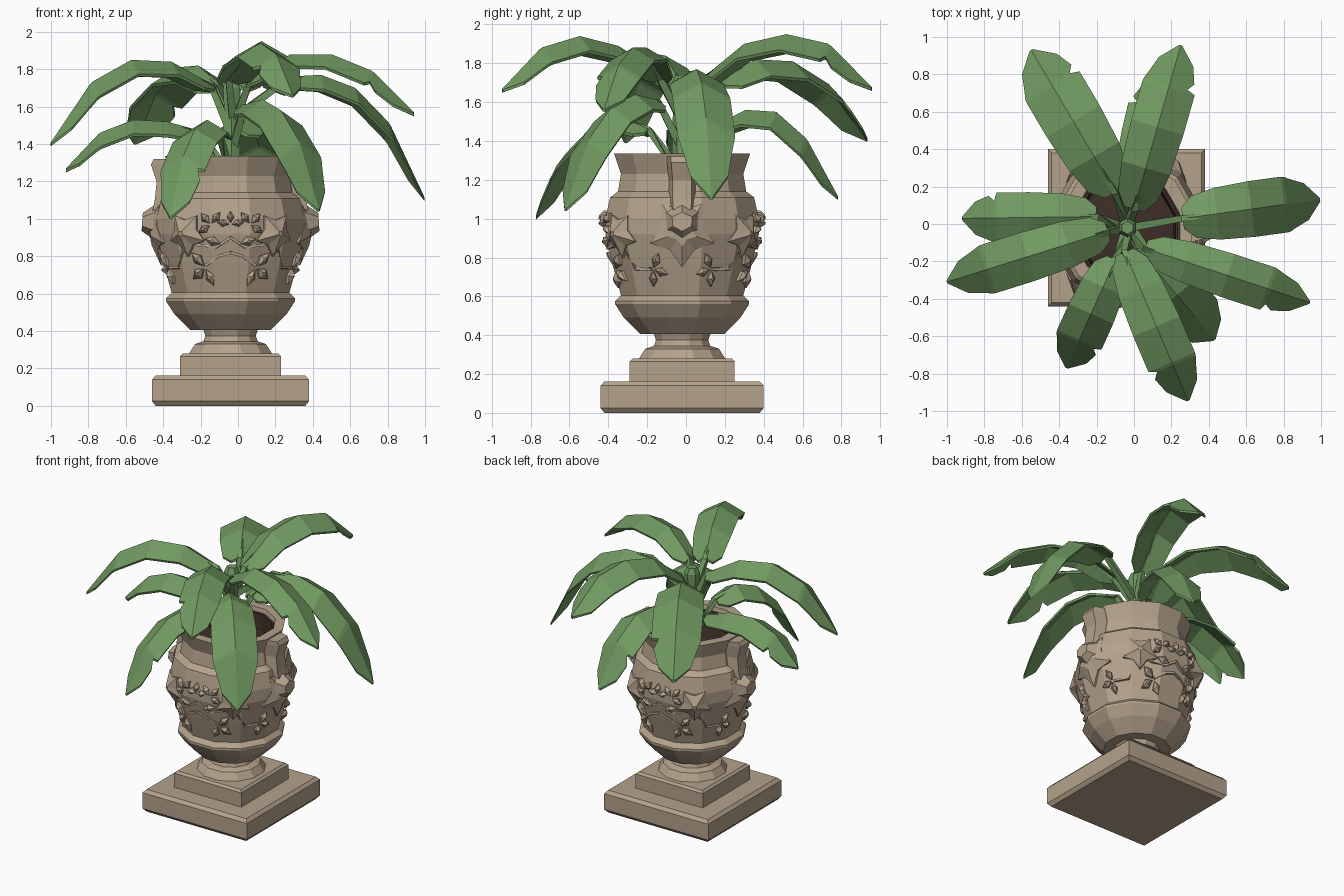
import bpy, bmesh, math
from mathutils import Vector

if "Cube" in bpy.data.objects:
    bpy.data.objects.remove(bpy.data.objects["Cube"])

CX, CY = -0.04, -0.02          # pot axis


def material(name, col):
    m = bpy.data.materials.new(name)
    m.diffuse_color = (*col, 1)
    m.use_nodes = True
    m.node_tree.nodes["Principled BSDF"].inputs["Base Color"].default_value = m.diffuse_color
    return m


STONE = material("sandstone", (0.46, 0.365, 0.262))
GREEN = material("leaf green", (0.165, 0.32, 0.12))
SOIL = material("dark soil", (0.048, 0.028, 0.02))


def finish(name, bm, mat):
    bmesh.ops.recalc_face_normals(bm, faces=bm.faces[:])
    me = bpy.data.meshes.new(name)
    bm.to_mesh(me)
    bm.free()
    me.materials.append(mat)
    ob = bpy.data.objects.new(name, me)
    bpy.context.collection.objects.link(ob)
    return ob


def skin(bm, rings):
    """Join closed rings of equal length and cap both ends."""
    vs = [[bm.verts.new(p) for p in r] for r in rings]
    n = len(vs[0])
    for a, b in zip(vs, vs[1:]):
        for i in range(n):
            j = (i + 1) % n
            bm.faces.new((a[i], a[j], b[j], b[i]))
    bm.faces.new(vs[0])
    bm.faces.new(vs[-1])


def ngon_ring(r, z, n, rot, x=CX, y=CY):
    return [(x + r * math.cos(rot + math.tau * i / n),
             y + r * math.sin(rot + math.tau * i / n), z) for i in range(n)]


def lathe(name, prof, n, mat, x=CX, y=CY):
    """Turned shape; the radii are measured to the flat sides."""
    bm = bmesh.new()
    k = 1 / math.cos(math.pi / n)
    skin(bm, [ngon_ring(r * k, z, n, math.pi / n, x, y) for r, z in prof])
    return finish(name, bm, mat)


def tube(bm, pts, radii, n=4):
    """Straight-sided tube through points."""
    rings = []
    for i, p in enumerate(pts):
        d = (pts[min(i + 1, len(pts) - 1)] - pts[max(i - 1, 0)]).normalized()
        a = d.orthogonal().normalized()
        b = d.cross(a)
        rings.append([p + radii[i] * (a * math.cos(math.tau * k / n) + b * math.sin(math.tau * k / n))
                      for k in range(n)])
    skin(bm, rings)


# stepped square base
lathe("plinth", [(.40, 0), (.42, .025), (.42, .14), (.40, .162)], 4, STONE)
lathe("plinth_step", [(.27, .15), (.27, .265), (.255, .28)], 4, STONE)

# urn body, hollow at the top
BODY = [(.225, .275), (.19, .33), (.145, .345), (.135, .375), (.145, .405), (.215, .405), (.30, .49),
        (.345, .56), (.345, .575), (.315, .605), (.36, .77), (.395, .92), (.395, 1.0),
        (.375, 1.09), (.37, 1.11), (.33, 1.14), (.315, 1.23), (.35, 1.335), (.285, 1.335), (.28, 1.31), (.27, 1.1)]
lathe("urn", BODY, 12, STONE)
lathe("soil", [(.278, 1.12), (.276, 1.305), (.262, 1.305), (.25, 1.2), (.02, 1.22)], 12, SOIL)


def wall(ang, z, out=0.0):
    """Point on the urn wall."""
    prof = BODY[9:18]
    r = prof[0][0]
    for (r0, z0), (r1, z1) in zip(prof, prof[1:]):
        if z0 <= z <= z1:
            r = r0 + (r1 - r0) * (z - z0) / (z1 - z0)
    r = r * 1.015 + out
    return Vector((CX + r * math.cos(ang), CY + r * math.sin(ang), z))


def relief(bm, ang, z, size, lobes, inner, height, spin=-math.pi / 2, top=0.15):
    """Raised star or leaf shape wrapped on the wall."""
    rings = []
    for s, out in ((1, -.03), (1, .012), (top, height)):
        ring = []
        for i in range(lobes * 2):
            a = spin + math.pi * i / lobes
            q = size * s * (1 if i % 2 == 0 else inner)
            ring.append(wall(ang + q * math.cos(a) / .4, z + q * math.sin(a), out))
        rings.append(ring)
    skin(bm, rings)


def sprig(bm, ang, z, size, spin):
    """Three small diamond leaves fanned around a point."""
    for k in (-1.4, 0, 1.4):
        relief(bm, ang + size * math.cos(spin + k) / .4, z + size * math.sin(spin + k),
               size * .8, 2, .6, .03, spin + k, .3)


# carved foliage on front and back
bm = bmesh.new()
for face in (-math.pi / 2, math.pi / 2):
    sprig(bm, face, .97, .04, math.pi / 2)
    for s in (-1, 1):
        out = 0 if s > 0 else math.pi
        relief(bm, face + s * .64, .92, .12, 5, .62, .05)
        sprig(bm, face + s * .26, .97, .045, out + s * .8)
        sprig(bm, face + s * .38, .74, .06, out - s * .6)
        relief(bm, face + s * .24, .88, .045, 2, .6, .03, out + s * .3, .3)
        sprig(bm, face + s * 1.15, .74, .05, out - s * .3)
        tube(bm, [wall(face + s * a, z, .004) for a, z in
                  ((.66, .92), (.45, .86), (.2, .85), (0, .9))], [.011] * 4)
        tube(bm, [wall(face + s * a, z, .004) for a, z in
                  ((0, .82), (.18, .8), (.38, .75))], [.011] * 3)
        tube(bm, [wall(face + s * a, z, .004) for a, z in
                  ((.66, .88), (.85, .74), (1.12, .74))], [.011] * 3)
finish("carved_foliage", bm, STONE)

# side handles with medallions
for side, ang in (("right", 0), ("left", math.pi)):
    s = math.cos(ang)
    bm = bmesh.new()
    skin(bm, [[(CX + s * (x - t), CY - w, z), (CX + s * x, CY - w * .7, z),
               (CX + s * x, CY + w * .7, z), (CX + s * (x - t), CY + w, z)]
              for x, z, w, t in ((.41, 1.32, .085, .09), (.425, 1.29, .08, .1), (.395, 1.2, .07, .09),
                                 (.405, 1.1, .07, .06), (.425, 1.0, .06, .06))])
    relief(bm, ang, .93, .18, 5, .62, .035, top=.4)
    relief(bm, ang, .985, .1, 3, .95, .075, top=.5)
    finish(side + "_handle", bm, STONE)

# palm trunk
PX, PY = -0.035, -0.02
lathe("trunk", [(.05, 1.17), (.04, 1.6), (.045, 1.7), (.03, 1.74)], 6, GREEN, PX, PY)

# fronds: base xy, tip xy, five ridge heights, half width, notch side
FRONDS = {
    "back_left": ((-.10, .17), (-.55, .93), (1.72, 1.82, 1.81, 1.69, 1.42), .165, 1),
    "back_high": ((-.0, .08), (.25, .955), (1.72, 1.90, 1.95, 1.90, 1.68), .145, 1),
    "back_low": ((.0, .15), (.15, .78), (1.48, 1.56, 1.55, 1.41, 1.12), .145, -1),
    "right_low": ((.26, .03), (.995, .13), (1.76, 1.77, 1.70, 1.51, 1.12), .15, 0),
    "right_high": ((.06, -.13), (.94, -.42), (1.74, 1.88, 1.88, 1.79, 1.57), .12, 1),
    "front_right": ((.03, -.14), (.43, -.62), (1.61, 1.64, 1.58, 1.41, 1.06), .15, 0),
    "front_high": ((-.05, -.15), (.29, -.945), (1.76, 1.89, 1.94, 1.88, 1.67), .135, 1),
    "front_left": ((-.10, -.19), (-.36, -.77), (1.47, 1.53, 1.48, 1.33, 1.02), .13, -1),
    "left_high": ((-.14, -.04), (-1.0, -.31), (1.72, 1.84, 1.85, 1.73, 1.41), .135, 0),
    "left_low": ((-.20, .04), (-.92, .03), (1.47, 1.52, 1.53, 1.46, 1.27), .135, 1),
}
# along, width share, notch cut
ROWS = ((0, .38, 0), (.08, .75, 0), (.25, .93, 0), (.5, 1, 0), (.74, 1, 0), (.76, .98, .3),
        (.80, .88, 0), (.9, .66, 0), (1, .06, 0))
DROOP = .55
for name, (base, tip, zs, half, notch) in FRONDS.items():
    b, t = Vector(base), Vector(tip)
    d = (t - b).normalized()
    across = Vector((d.y, -d.x, 0))
    low = Vector((0, 0, -.022))
    bm = bmesh.new()
    rings = []
    for u, w, cut in ROWS:
        i = min(int(u * 4), 3)
        z = zs[i] + (zs[i + 1] - zs[i]) * (u * 4 - i)
        p = Vector((*b.lerp(t, u), z))
        wl = half * w * (1 - cut * (notch < 0))
        wr = half * w * (1 - cut * (notch > 0))
        right = p + across * wr + Vector((0, 0, -DROOP * wr))
        left = p - across * wl + Vector((0, 0, -DROOP * wl))
        rings.append([p, right, right - across * wr * .05 + low * .7, p + low,
                      left + across * wl * .05 + low * .7, left])
    skin(bm, rings)
    # stalk from the trunk into the blade
    p0 = Vector((*b, zs[0] - .015))
    p1 = Vector((*b.lerp(t, .25), zs[1] - .02))
    root = Vector((PX, PY, zs[0] - .22)) + Vector((d.x, d.y, 0)) * .02
    tube(bm, [root, p0, p1], [.03, .024, .012], 4)
    finish(name + "_frond", bm, GREEN)
